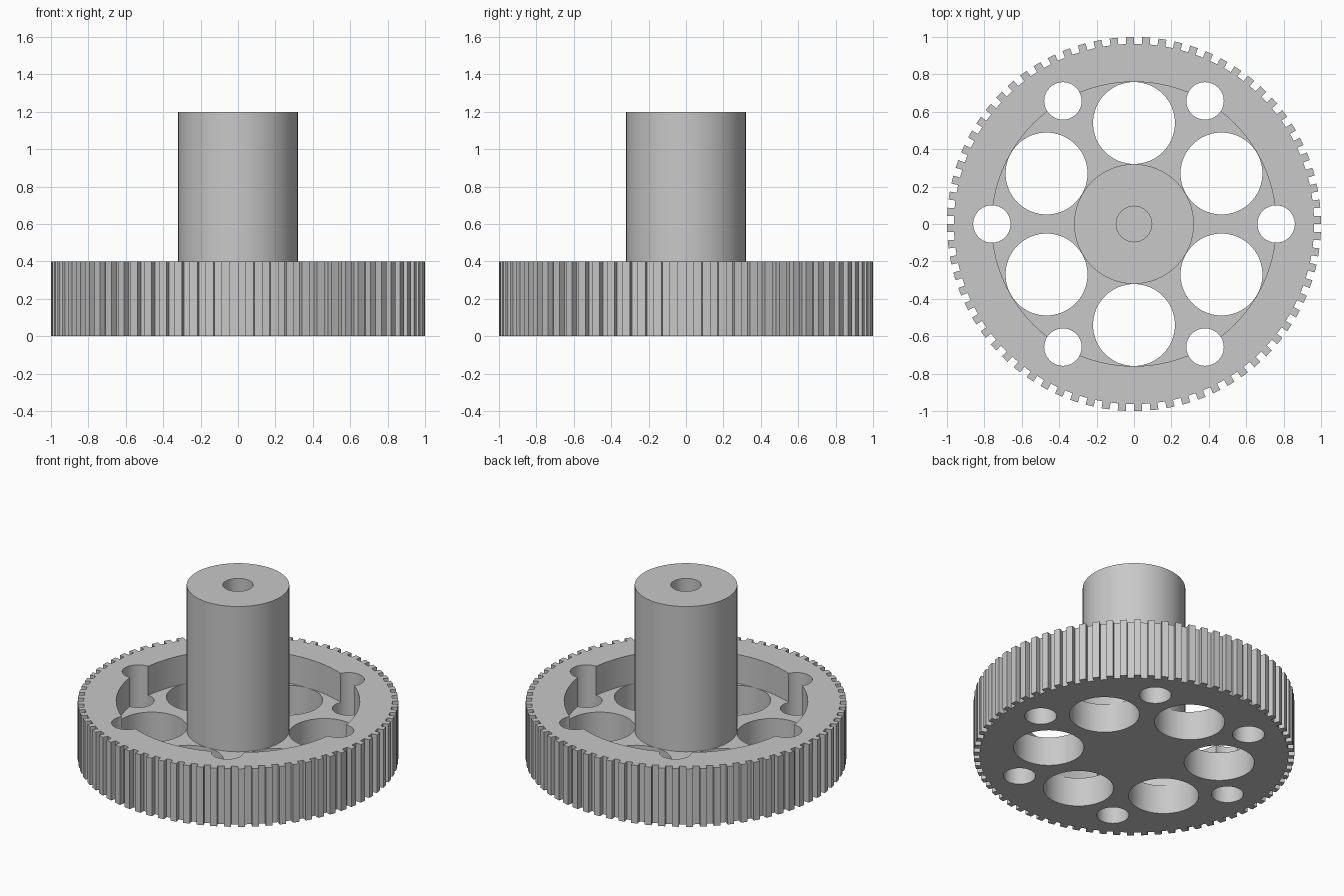
import bpy
import bmesh
from math import cos, sin, radians

cube = bpy.data.objects.get("Cube")
if cube:
    bpy.data.objects.remove(cube, do_unlink=True)

TEETH = 72
ROOT_R, TIP_R = 0.963, 1.0
GEAR_H, FLOOR_Z, TOP_Z = 0.4, 0.2, 1.2
SHAFT_R, BORE_R, RECESS_R = 0.32, 0.095, 0.76
SEGMENTS = 96

grey = bpy.data.materials.new("plain_grey")
grey.use_nodes = True
colour = (0.58, 0.58, 0.58, 1)
grey.diffuse_color = colour
grey.node_tree.nodes["Principled BSDF"].inputs["Base Color"].default_value = colour


def circle(radius, cx=0, cy=0, segments=SEGMENTS):
    steps = [radians(360 * i / segments) for i in range(segments)]
    return [(cx + radius * cos(a), cy + radius * sin(a)) for a in steps]


def add_prism(bm, outline, z0, z1):
    """Closed prism over a flat outline."""
    low = [bm.verts.new((x, y, z0)) for x, y in outline]
    high = [bm.verts.new((x, y, z1)) for x, y in outline]
    bm.faces.new(low[::-1])
    bm.faces.new(high)
    for i in range(len(low)):
        j = (i + 1) % len(low)
        bm.faces.new((low[i], low[j], high[j], high[i]))


def make_object(name, bm):
    mesh = bpy.data.meshes.new(name)
    bm.to_mesh(mesh)
    bm.free()
    mesh.materials.append(grey)
    obj = bpy.data.objects.new(name, mesh)
    bpy.context.collection.objects.link(obj)
    return obj


def prisms(name, outlines, z0, z1):
    bm = bmesh.new()
    for outline in outlines:
        add_prism(bm, outline, z0, z1)
    return make_object(name, bm)


def activate(obj):
    bpy.ops.object.select_all(action="DESELECT")
    obj.select_set(True)
    bpy.context.view_layer.objects.active = obj


def cut(target, cutter):
    cutter.hide_render = True
    mod = target.modifiers.new("cut", "BOOLEAN")
    mod.operation = "DIFFERENCE"
    mod.solver = "EXACT"
    mod.object = cutter
    activate(target)
    bpy.ops.object.modifier_apply(modifier=mod.name)
    bpy.data.objects.remove(cutter, do_unlink=True)


def smooth(obj):
    activate(obj)
    bpy.ops.object.shade_smooth_by_angle(angle=radians(25))


# Toothed wheel: each pitch is half tooth, half gap
pitch = 360 / TEETH
outline = []
for t in range(TEETH):
    for share, radius in ((0, ROOT_R), (0, TIP_R), (0.5, TIP_R), (0.5, ROOT_R)):
        a = radians((t + share) * pitch)
        outline.append((radius * cos(a), radius * sin(a)))
wheel = prisms("toothed_wheel", [outline], 0, GEAR_H)

# Recess in the upper face
cut(wheel, prisms("recess_cutter", [circle(RECESS_R)], FLOOR_Z, GEAR_H + 0.1))

# Six large holes in the web and six small ones on the recess edge
holes = []
for k in range(6):
    a, b = radians(60 * k + 30), radians(60 * k)
    holes.append(circle(0.219, 0.54 * cos(a), 0.54 * sin(a), 64))
    holes.append(circle(0.1, RECESS_R * cos(b), RECESS_R * sin(b), 48))
cut(wheel, prisms("hole_cutter", holes, -0.1, GEAR_H + 0.1))
smooth(wheel)

# Hub shaft with a bore that stops at the web
bm = bmesh.new()
profile = ((SHAFT_R, FLOOR_Z), (SHAFT_R, TOP_Z), (BORE_R, TOP_Z), (BORE_R, FLOOR_Z))
rings = [[bm.verts.new((x, y, z)) for x, y in circle(r)] for r, z in profile]
for lower, upper in zip(rings, rings[1:]):
    for i in range(SEGMENTS):
        j = (i + 1) % SEGMENTS
        bm.faces.new((lower[i], lower[j], upper[j], upper[i]))
smooth(make_object("hub_shaft", bm))
